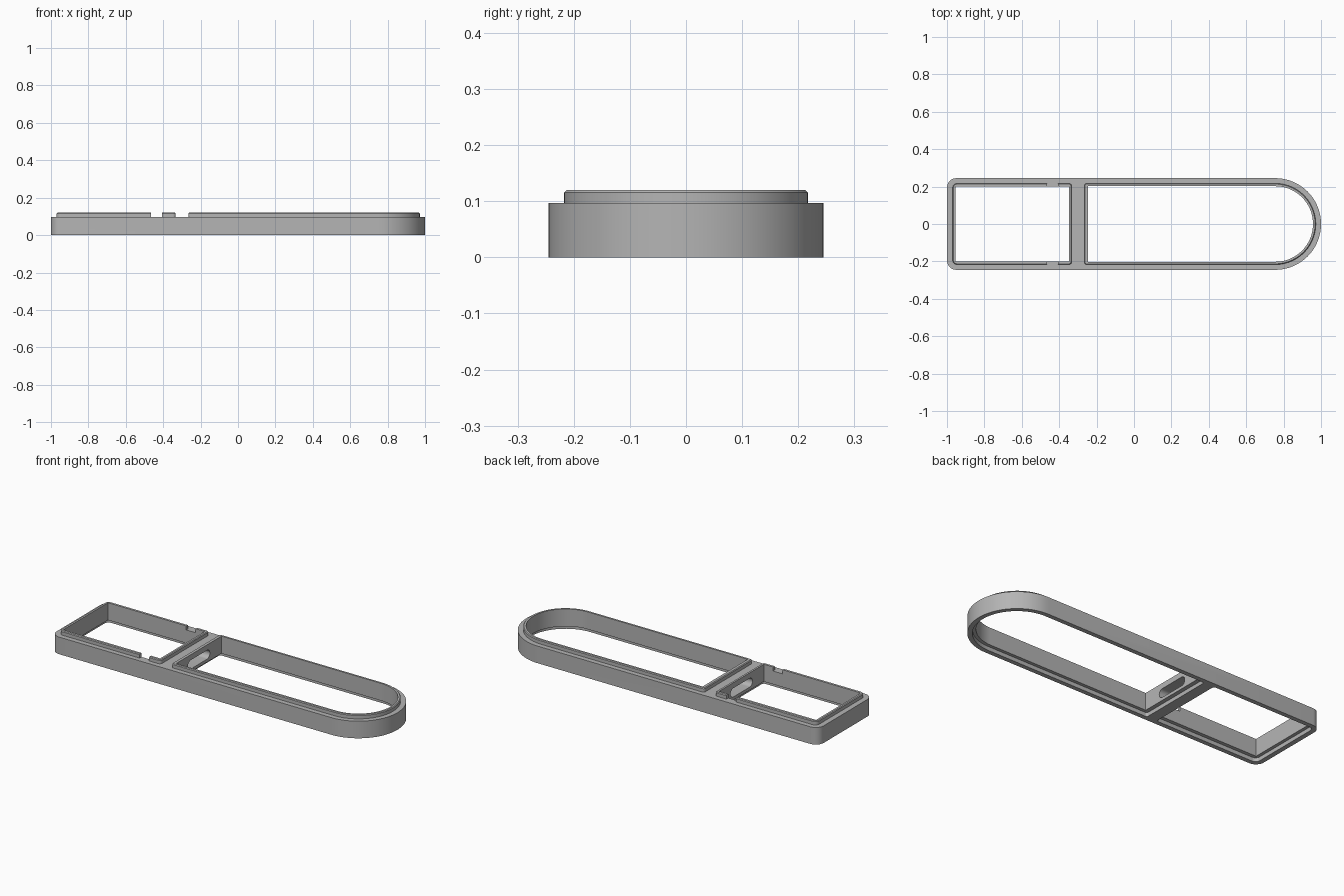
import bpy, bmesh, math

cube = bpy.data.objects.get("Cube")
if cube:
    bpy.data.objects.remove(cube, do_unlink=True)

grey = bpy.data.materials.new("mid grey")
grey.use_nodes = True
COLOUR = (0.46, 0.46, 0.46, 1)
grey.diffuse_color = COLOUR
grey.node_tree.nodes["Principled BSDF"].inputs["Base Color"].default_value = COLOUR


def outline(x0, x1, half, r_left, r_right):
    """Counter-clockwise plate outline with rounded left and right corners."""
    points = []
    for sx, sy, r, start in ((1, -1, r_right, -90), (1, 1, r_right, 0),
                             (-1, 1, r_left, 90), (-1, -1, r_left, 180)):
        steps = 0 if r <= 0 else (24 if r > 0.1 else 8)
        cx = (x1 - r) if sx > 0 else (x0 + r)
        cy = sy * (half - r)
        for i in range(steps + 1):
            a = math.radians(start + 90 * i / max(steps, 1))
            p = (cx + r * math.cos(a), cy + r * math.sin(a))
            if not points or math.dist(p, points[-1]) > 1e-5:
                points.append(p)
    return points


def prism(name, layers):
    """Solid through stacked (outline, z) layers with equal point counts."""
    bm = bmesh.new()
    rings = [[bm.verts.new((x, y, z)) for x, y in pts] for pts, z in layers]
    n = len(rings[0])
    for low, high in zip(rings, rings[1:]):
        for i in range(n):
            j = (i + 1) % n
            bm.faces.new((low[i], low[j], high[j], high[i]))
    bm.faces.new(rings[0][::-1])
    bm.faces.new(rings[-1])
    bmesh.ops.recalc_face_normals(bm, faces=bm.faces)
    mesh = bpy.data.meshes.new(name)
    bm.to_mesh(mesh)
    bm.free()
    mesh.materials.append(grey)
    obj = bpy.data.objects.new(name, mesh)
    bpy.context.collection.objects.link(obj)
    return obj


def plate(name, shape, z0, z1):
    pts = outline(*shape)
    return prism(name, [(pts, z0), (pts, z1)])


def combine(target, tool, operation):
    mod = target.modifiers.new(operation, 'BOOLEAN')
    mod.operation, mod.solver, mod.object = operation, 'EXACT', tool
    bpy.context.view_layer.objects.active = target
    bpy.ops.object.modifier_apply(modifier=mod.name)
    bpy.data.objects.remove(tool, do_unlink=True)


BODY_TOP, LIP_TOP, RECESS = 0.097, 0.12, 0.022

# Main body: square at one end, round at the other
frame = plate("frame", (-1, 1, 0.245, 0.05, 0.2449), 0, BODY_TOP)

# Raised lips around both openings, with a fine chamfer on top
C = 0.004
for x0, x1, half, rl, rr in ((-0.97, -0.333, 0.217, 0.025, 0.015),
                             (-0.265, 0.972, 0.217, 0.012, 0.2169)):
    full = outline(x0, x1, half, rl, rr)
    small = outline(x0 + C, x1 - C, half - C, rl - C, rr - C)
    lip = prism("lip", [(full, 0.06), (full, LIP_TOP - C), (small, LIP_TOP)])
    combine(frame, lip, 'UNION')

# Openings, and matching recesses underneath
square_hole = (-0.955, -0.348, 0.2, 0, 0)
round_hole = (-0.245, 0.957, 0.202, 0, 0.2019)
square_recess = (-0.973, -0.33, 0.22, 0.025, 0.015)
round_recess = (-0.268, 0.975, 0.22, 0.012, 0.2199)
for shape in (square_hole, round_hole):
    combine(frame, plate("opening", shape, -0.1, 0.3), 'DIFFERENCE')
for shape in (square_recess, round_recess):
    combine(frame, plate("recess", shape, -0.1, RECESS), 'DIFFERENCE')

# Notches through the lip on both long sides of the square opening
notch = (-0.465, -0.405, 0.3, 0, 0)
combine(frame, plate("notch", notch, BODY_TOP, 0.3), 'DIFFERENCE')

# Rounded slot through the divider: a flat pill turned to run along x
pill = outline(-0.025, 0.025, 0.098, 0.0249, 0.0249)
slot = prism("slot", [(pill, -0.1), (pill, 0.1)])
for v in slot.data.vertices:
    x, y, z = v.co
    v.co = (z - 0.297, y, 0.064 - x)
combine(frame, slot, 'DIFFERENCE')

# Smooth the curved walls, keep the edges crisp
bpy.ops.object.select_all(action='DESELECT')
frame.select_set(True)
bpy.context.view_layer.objects.active = frame
bpy.ops.object.shade_smooth_by_angle(angle=math.radians(30))
